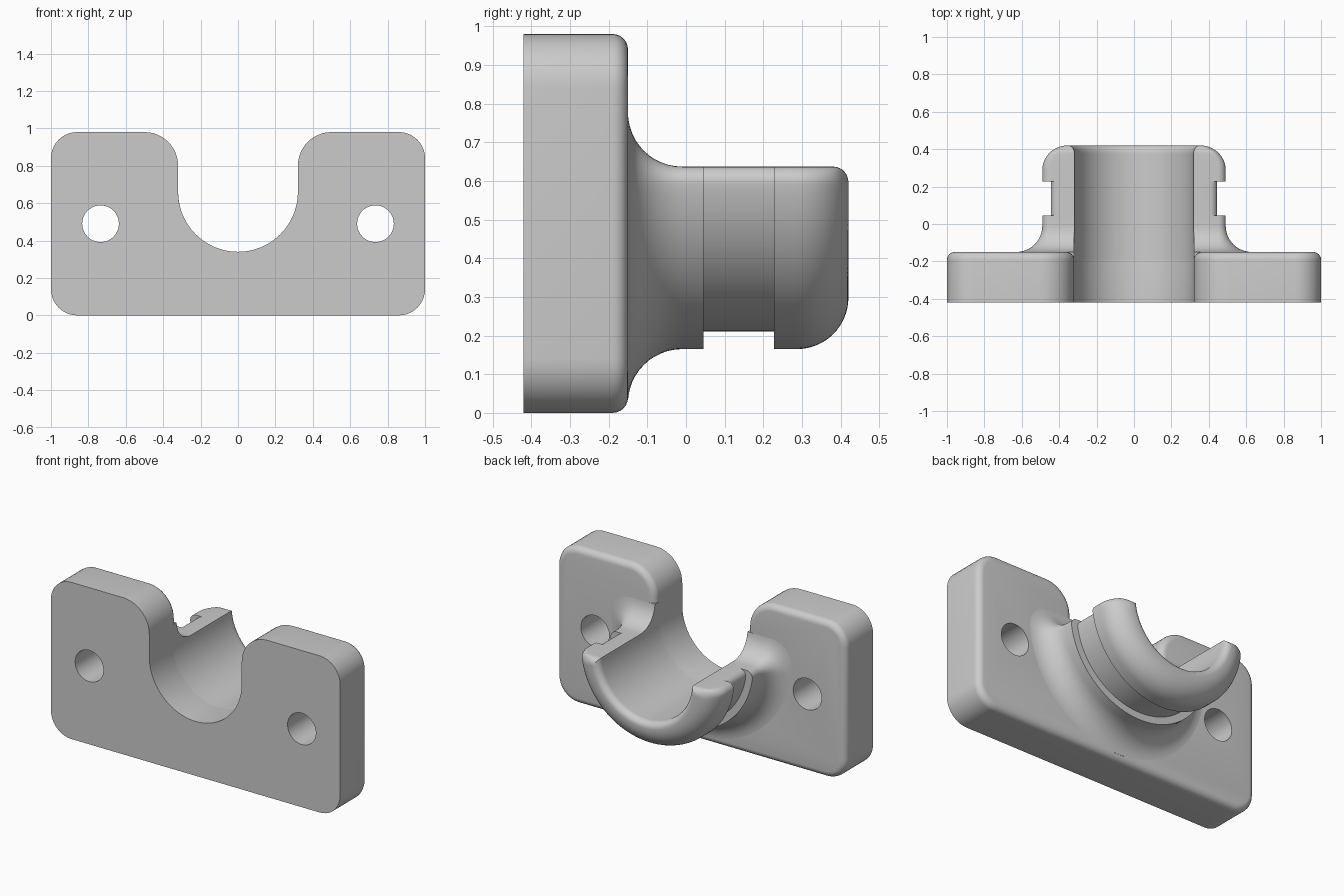
import bpy, bmesh, math

if "Cube" in bpy.data.objects:
    bpy.data.objects.remove(bpy.data.objects["Cube"])

grey = bpy.data.materials.new("plain grey")
grey.diffuse_color = (0.6, 0.6, 0.6, 1)
grey.use_nodes = True
grey.node_tree.nodes["Principled BSDF"].inputs["Base Color"].default_value = grey.diffuse_color

Z0 = 0.66                 # centre height of the cradle
RI, RO = 0.32, 0.495      # cradle inner and outer radius
TOP, RC = 0.637, 0.04     # cradle rim height and edge rounding


def arc(cx, cz, r, a0, a1, n):
    return [(cx + r * math.cos(math.radians(a0 + (a1 - a0) * i / n)),
             cz + r * math.sin(math.radians(a0 + (a1 - a0) * i / n))) for i in range(n + 1)]


def make(name, bm):
    bmesh.ops.recalc_face_normals(bm, faces=bm.faces[:])
    me = bpy.data.meshes.new(name)
    bm.to_mesh(me)
    bm.free()
    ob = bpy.data.objects.new(name, me)
    bpy.context.collection.objects.link(ob)
    me.materials.append(grey)
    return ob


def smooth(ob):
    bpy.ops.object.select_all(action='DESELECT')
    ob.select_set(True)
    bpy.context.view_layer.objects.active = ob
    bpy.ops.object.shade_smooth_by_angle(angle=math.radians(32))


# Mounting plate: rounded outline with a U slot, back edge rounded over
half = (arc(0, Z0, RI, -90, 0, 24) + arc(0.5, 0.8, 0.18, 180, 90, 12)
        + arc(0.86, 0.84, 0.14, 90, 0, 10) + arc(0.86, 0.14, 0.14, 0, -90, 10))
outline = half + [(-x, z) for x, z in reversed(half[1:])]
bm = bmesh.new()
front = bm.faces.new([bm.verts.new((x, -0.42, z)) for x, z in outline])
ext = bmesh.ops.extrude_face_region(bm, geom=[front], use_keep_orig=True)["geom"]
back = [v for v in ext if isinstance(v, bmesh.types.BMVert)]
bmesh.ops.translate(bm, verts=back, vec=(0, 0.27, 0))
rim = [e for e in bm.edges if all(v.co.y > -0.2 for v in e.verts)]
bmesh.ops.bevel(bm, geom=rim, offset=0.04, segments=6, profile=0.5, affect='EDGES')
plate = make("mounting_plate", bm)

# Screw holes through the plate
for x in (-0.735, 0.735):
    bpy.ops.mesh.primitive_cylinder_add(vertices=48, radius=0.098, depth=1,
                                        location=(x, -0.3, 0.49), rotation=(math.pi / 2, 0, 0))
    cutter = bpy.context.object
    cutter.name = "hole_cutter"
    cutter.hide_render = True
    cutter.data.materials.append(grey)
    mod = plate.modifiers.new("hole", 'BOOLEAN')
    mod.operation, mod.solver, mod.object = 'DIFFERENCE', 'EXACT', cutter
    bpy.context.view_layer.objects.active = plate
    bpy.ops.object.modifier_apply(modifier=mod.name)
    bpy.data.objects.remove(cutter)
smooth(plate)


# Cradle cross-section: matching outer and inner point rows of a half ring
def section(ro, ri, top, rc):
    rc = min(rc, 0.45 * (ro - ri))
    cz = top - rc
    cx = math.sqrt((ro - rc) ** 2 - (cz - Z0) ** 2)
    a = math.degrees(math.atan2(cz - Z0, cx))
    corner = arc(cx, cz, rc, 90, a, 7)
    outer = (corner + arc(0, Z0, ro, a, -180 - a, 56)[1:-1]
             + [(-x, z) for x, z in reversed(corner)])
    b = math.degrees(math.asin(min(0, (top - Z0) / ri)))
    inner = arc(0, Z0, ri, b, -180 - b, len(outer) - 3)
    x = ri * math.cos(math.radians(b))
    return outer, [(x, top)] + inner + [(-x, top)]


# Stations along the cradle: flared root, body, groove, rounded end
F = 0.14
stations = [(-0.19, RO + F - 0.008, RI, TOP + F - 0.008, RC + F - 0.008)]
for i in range(1, 13):
    t = math.radians(90 * i / 12)
    d = F * (1 - math.sin(t))
    if i == 1:
        stations.append((-0.15, RO + F - 0.008, RI, TOP + F - 0.008, RC + F - 0.008))
    stations.append((-0.15 + F * (1 - math.cos(t)), RO + d, RI, TOP + d, RC + d))
for y, r in ((0.045, RO), (0.045, 0.45), (0.228, 0.45), (0.228, RO)):
    stations.append((y, r, RI, TOP, RC))
E, S = 0.133, 0.04
for i in range(17):
    u = E * math.sin(math.radians(90 * i / 16))
    s = max(0, u - (E - S))
    drop = S - math.sqrt(max(0, S * S - s * s))
    stations.append((0.42 - E + u, RO - E + math.sqrt(max(0, E * E - u * u)),
                     RI + drop * 0.95, TOP - drop, RC))

bm = bmesh.new()
rows = []
for y, ro, ri, top, rc in stations:
    outer, inner = section(ro, ri, top, rc)
    rows.append([bm.verts.new((x, y, z)) for x, z in outer + inner[::-1]])
n = len(rows[0])
for a, b in zip(rows, rows[1:]):
    for i in range(n):
        j = (i + 1) % n
        bm.faces.new((a[i], a[j], b[j], b[i]))
for row in (rows[0], rows[-1]):
    for i in range(n // 2 - 1):
        bm.faces.new((row[i], row[i + 1], row[n - 2 - i], row[n - 1 - i]))
bmesh.ops.remove_doubles(bm, verts=bm.verts[:], dist=0.00005)
smooth(make("grooved_cradle", bm))
